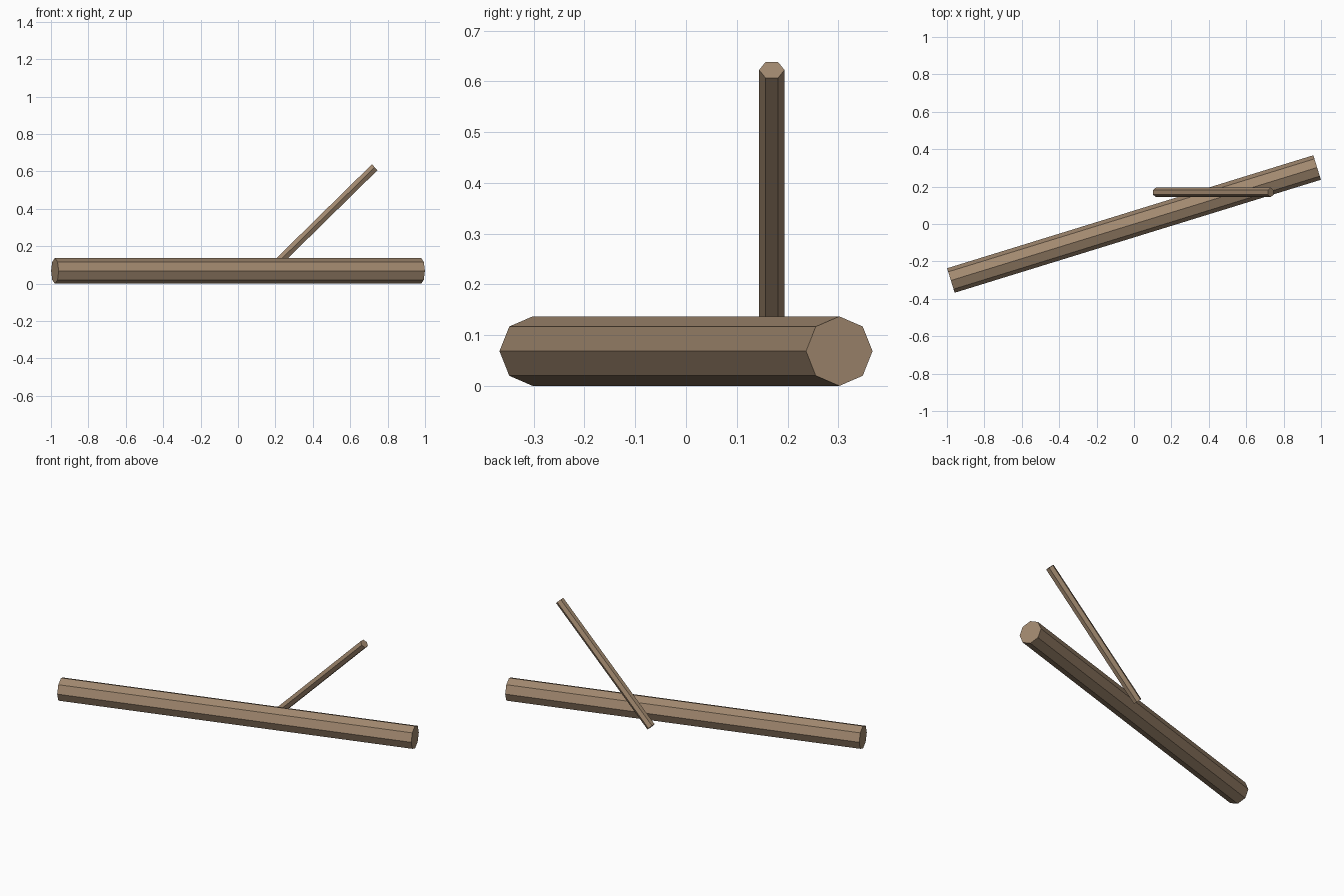
import bpy
from math import radians, sin, cos
from mathutils import Vector

if "Cube" in bpy.data.objects:
    bpy.data.objects.remove(bpy.data.objects["Cube"])

bark = bpy.data.materials.new("brown_bark")
bark.diffuse_color = (0.36, 0.25, 0.16, 1)
bark.use_nodes = True
bark.node_tree.nodes["Principled BSDF"].inputs["Base Color"].default_value = bark.diffuse_color


def rod(name, start, end, radius, sides, roll=0):
    """Flat-shaded prism running between two points."""
    a, b = Vector(start), Vector(end)
    d = b - a
    bpy.ops.mesh.primitive_cylinder_add(vertices=sides, radius=radius, depth=d.length)
    ob = bpy.context.object
    ob.name = name
    # local x = horizontal across the rod, local z = along it
    z = d.normalized()
    x = Vector((0, 0, 1)).cross(z).normalized()
    y = z.cross(x)
    for v in ob.data.vertices:
        p = v.co.copy()
        c, s = cos(roll), sin(roll)
        px, py = p.x * c - p.y * s, p.x * s + p.y * c
        v.co = x * px + y * py + z * p.z
    ob.location = (a + b) / 2
    ob.data.materials.append(bark)
    return ob


# Fallen eight-sided log lying on the ground
rod("log", (-0.979, -0.302, 0.0685), (0.979, 0.302, 0.0685), 0.0685, 8)

# Thin six-sided branch rising behind it, corners pointing to the sides
tilt, length = radians(44.5), 0.861
tip = Vector((0.731, 0.169, 0.6225))
base = tip - Vector((cos(tilt), 0, sin(tilt))) * length
rod("branch", base, tip, 0.025, 6, radians(90))
